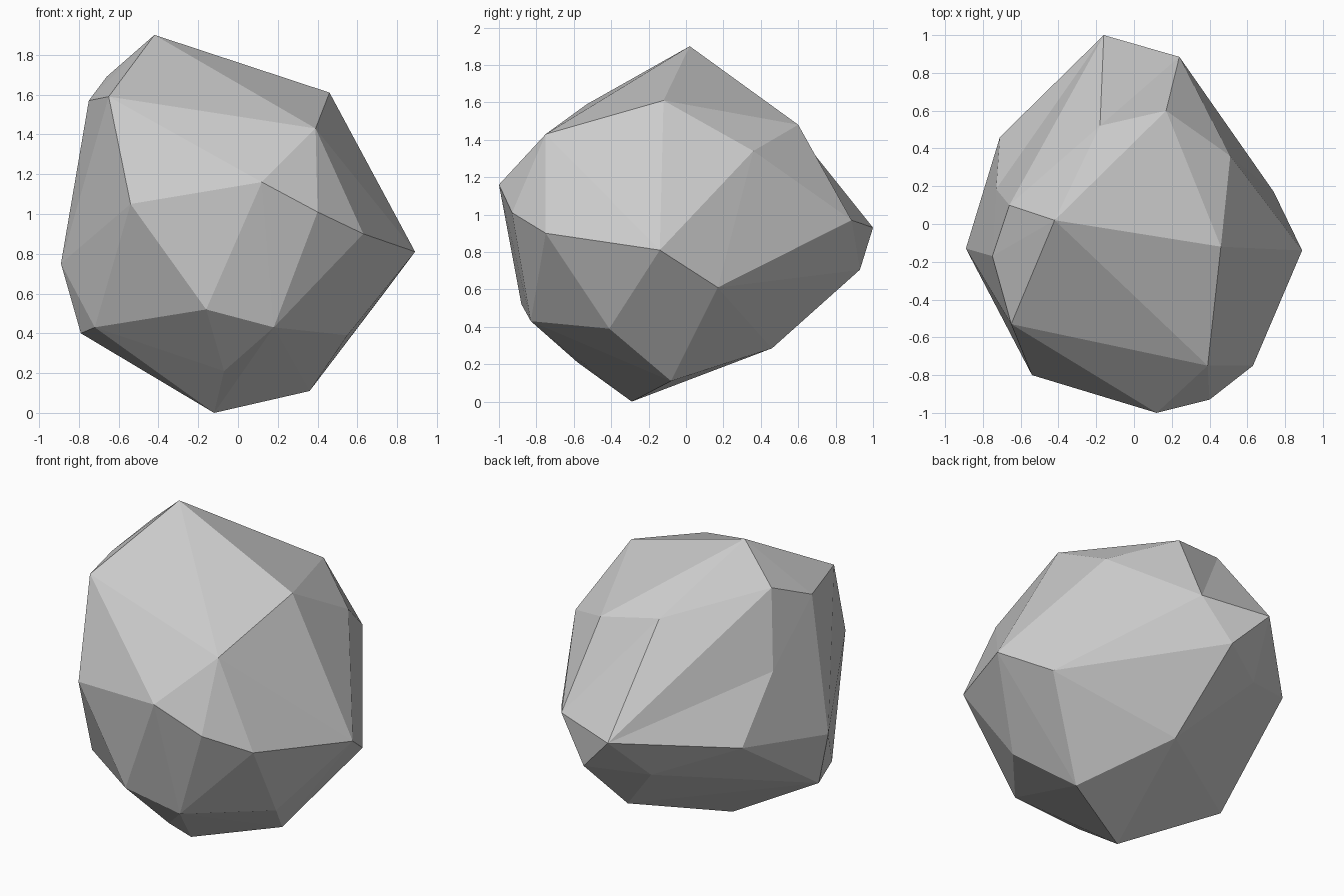
import bpy
import bmesh

# Remove only the default cube
default_cube = bpy.data.objects.get("Cube")
if default_cube:
    bpy.data.objects.remove(default_cube, do_unlink=True)

# Corners of the boulder, named by where they sit
corners = {
    # crown
    "peak": (-.42, .02, 1.9), "crown_left": (.46, -.12, 1.61),
    "crown_front": (.39, -.75, 1.43), "crown_right": (-.65, -.53, 1.59),
    "shoulder_right": (-.75, -.17, 1.57), "shoulder_back": (-.66, .1, 1.69),
    "crown_back": (-.18, .52, 1.53), "crown_back_left": (.17, .6, 1.48),
    "shoulder_left": (.51, .36, 1.34),
    # waist
    "waist_front_right": (-.54, -.8, 1.05), "waist_front": (.12, -1, 1.16),
    "waist_front_mid": (.4, -.93, 1.01), "waist_front_left": (.63, -.75, .9),
    "waist_left": (.89, -.14, .81), "waist_left_back": (.74, .17, .61),
    "waist_right": (-.89, -.13, .75), "waist_right_back": (-.71, .46, .84),
    "flank_right_back": (-.73, .185, 1.22), "waist_back": (-.16, 1, .93),
    "waist_back_left": (.24, .885, .97),
    # underside
    "under_back": (.055, .93, .705), "under_back_right": (-.27, .73, .66),
    "under_front": (-.16, -.88, .52), "under_front_left": (.18, -.83, .43),
    "under_left": (.55, -.41, .39), "under_front_right": (-.72, -.41, .43),
    "under_right": (-.79, -.18, .4), "foot_back": (.08, .46, .285),
    "foot_front": (-.07, -.58, .21), "foot_left": (.36, -.08, .11),
    "foot": (-.12, -.29, 0),
}

# Wrap the corners in a faceted shell
bm = bmesh.new()
verts = {name: bm.verts.new(position) for name, position in corners.items()}
bmesh.ops.convex_hull(bm, input=list(bm.verts))


def fold_inward(first, second):
    """Swap the ridge between two corners for the crease across it."""
    a, b = verts[first], verts[second]
    ridge = bm.edges.get((a, b)) if a.is_valid and b.is_valid else None
    if ridge and len(ridge.link_faces) == 2:
        bmesh.utils.edge_rotate(ridge, True)


# Shallow hollows on the back
fold_inward("crown_back_left", "waist_back")
fold_inward("shoulder_back", "waist_right_back")

loose = [v for v in bm.verts if not v.link_faces]
bmesh.ops.delete(bm, geom=loose, context="VERTS")
bmesh.ops.recalc_face_normals(bm, faces=list(bm.faces))
for face in bm.faces:
    face.smooth = False

mesh = bpy.data.meshes.new("boulder")
bm.to_mesh(mesh)
bm.free()

# Plain grey stone
stone = bpy.data.materials.new("stone_grey")
stone.use_nodes = True
grey = (.6, .6, .6, 1)
stone.diffuse_color = grey
stone.node_tree.nodes["Principled BSDF"].inputs["Base Color"].default_value = grey
mesh.materials.append(stone)

boulder = bpy.data.objects.new("boulder", mesh)
bpy.context.collection.objects.link(boulder)
